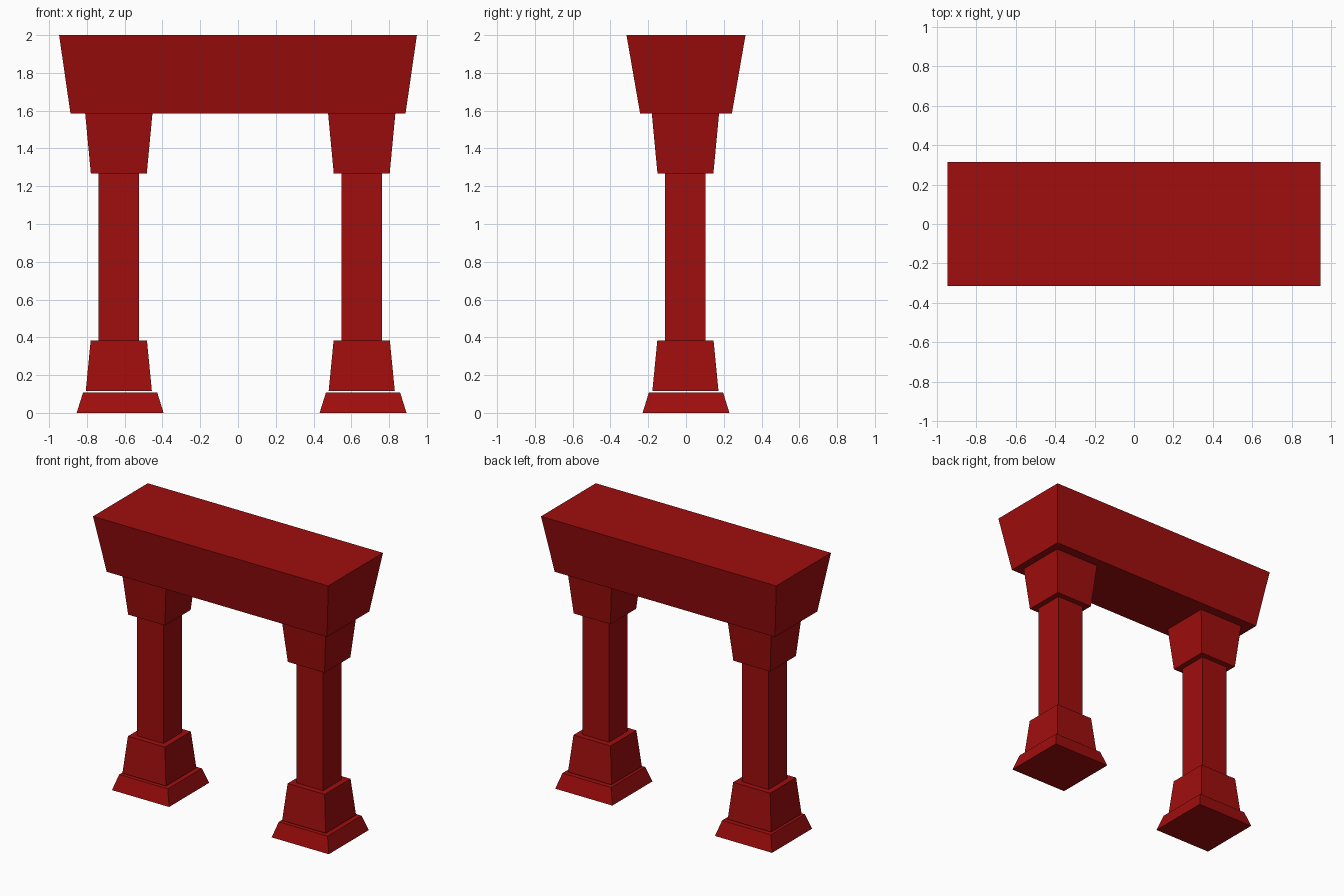
import bpy, bmesh

if "Cube" in bpy.data.objects:
    bpy.data.objects.remove(bpy.data.objects["Cube"])

red = bpy.data.materials.new("deep_red")
red.diffuse_color = (0.35, 0.004, 0.004, 1)
red.use_nodes = True
red.node_tree.nodes["Principled BSDF"].inputs["Base Color"].default_value = red.diffuse_color


def tapered_block(name, x, y, z0, z1, bottom, top):
    """Closed block; bottom and top are (half width, half depth)."""
    bm = bmesh.new()
    bmesh.ops.create_cube(bm, size=2)
    for v in bm.verts:
        hx, hy = top if v.co.z > 0 else bottom
        v.co = (x + v.co.x * hx, y + v.co.y * hy, z1 if v.co.z > 0 else z0)
    mesh = bpy.data.meshes.new(name)
    bm.to_mesh(mesh)
    bm.free()
    mesh.materials.append(red)
    obj = bpy.data.objects.new(name, mesh)
    bpy.context.collection.objects.link(obj)
    return obj


# Lintel, flaring upward
tapered_block("lintel", 0, 0, 1.585, 2.0, (0.887, 0.243), (0.947, 0.315))

# Square column parts: name, z0, z1, bottom half, top half, x shift, y
column_parts = [
    ("plinth", 0.0, 0.109, 0.230, 0.196, 0.007, 0.0),
    ("base", 0.116, 0.382, 0.175, 0.149, 0.0, -0.003),
    ("shaft", 0.382, 1.267, 0.107, 0.107, 0.0, -0.003),
    ("capital", 1.267, 1.585, 0.148, 0.178, 0.0, -0.003),
]
for side, x in (("left", -0.631), ("right", 0.655)):
    for part, z0, z1, b, t, dx, y in column_parts:
        tapered_block(f"{side}_{part}", x + dx, y, z0, z1, (b, b), (t, t))
